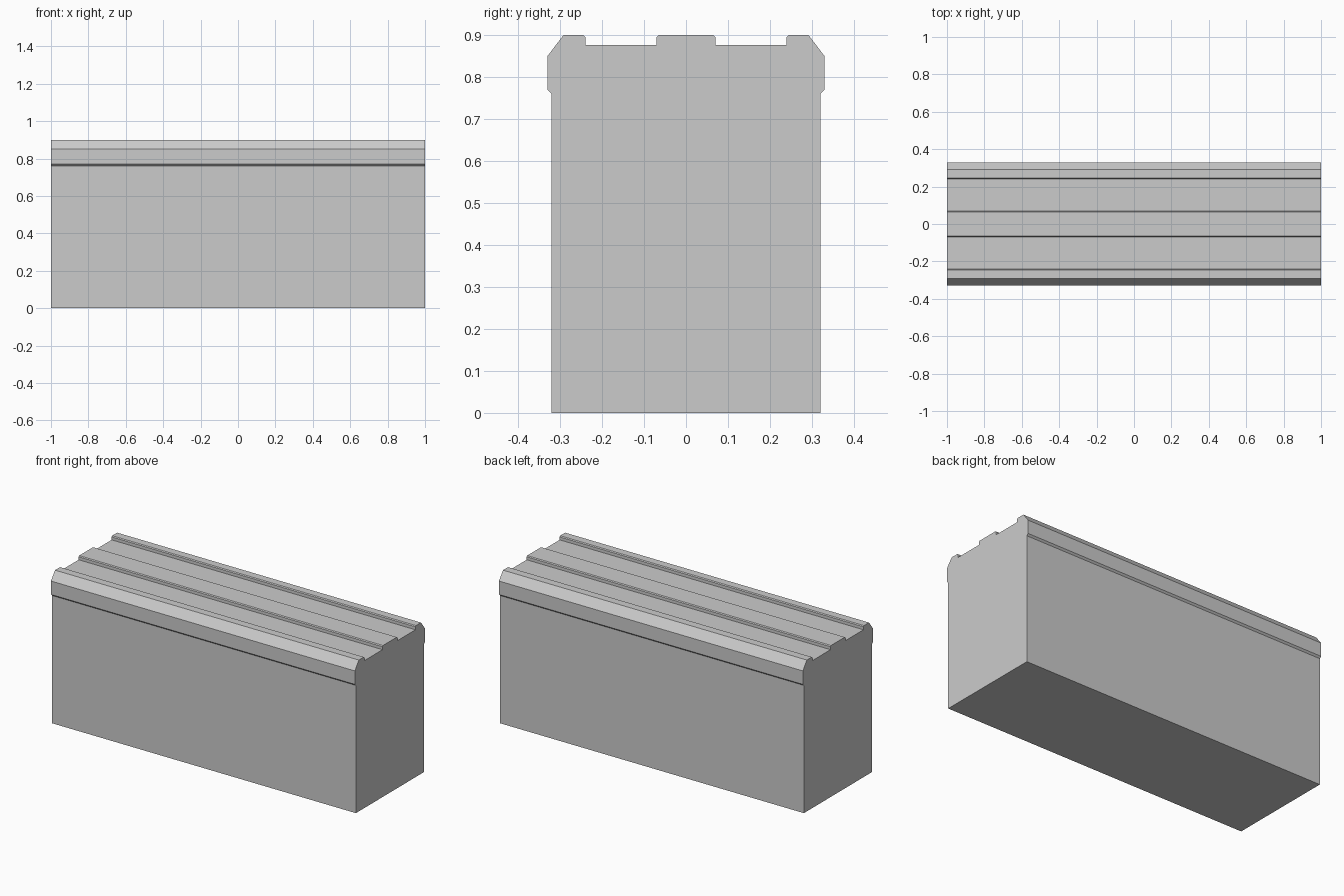
import bpy, bmesh

if "Cube" in bpy.data.objects:
    bpy.data.objects.remove(bpy.data.objects["Cube"])

HALF_LENGTH = 1.0

# Right half of the cross-section (y, z), from the base up to the central rib
half = [
    (0.32, 0.0), (0.32, 0.76), (0.33, 0.77),        # wall and overhanging lip
    (0.33, 0.85), (0.292, 0.90),                    # sloped shoulder
    (0.245, 0.90), (0.24, 0.895), (0.24, 0.877),    # outer rail
    (0.07, 0.877), (0.07, 0.895), (0.065, 0.90),    # channel and central rib
]
profile = half + [(-y, z) for y, z in reversed(half)]

# Barrier block: mirrored profile extruded along x
bm = bmesh.new()
end_cap = bm.faces.new([bm.verts.new((-HALF_LENGTH, y, z)) for y, z in profile])
result = bmesh.ops.extrude_face_region(bm, geom=[end_cap], use_keep_orig=True)
moved = [v for v in result["geom"] if isinstance(v, bmesh.types.BMVert)]
bmesh.ops.translate(bm, verts=moved, vec=(2 * HALF_LENGTH, 0, 0))
bmesh.ops.recalc_face_normals(bm, faces=bm.faces)

mesh = bpy.data.meshes.new("grooved_block")
bm.to_mesh(mesh)
bm.free()
block = bpy.data.objects.new("grooved_block", mesh)
bpy.context.collection.objects.link(block)
